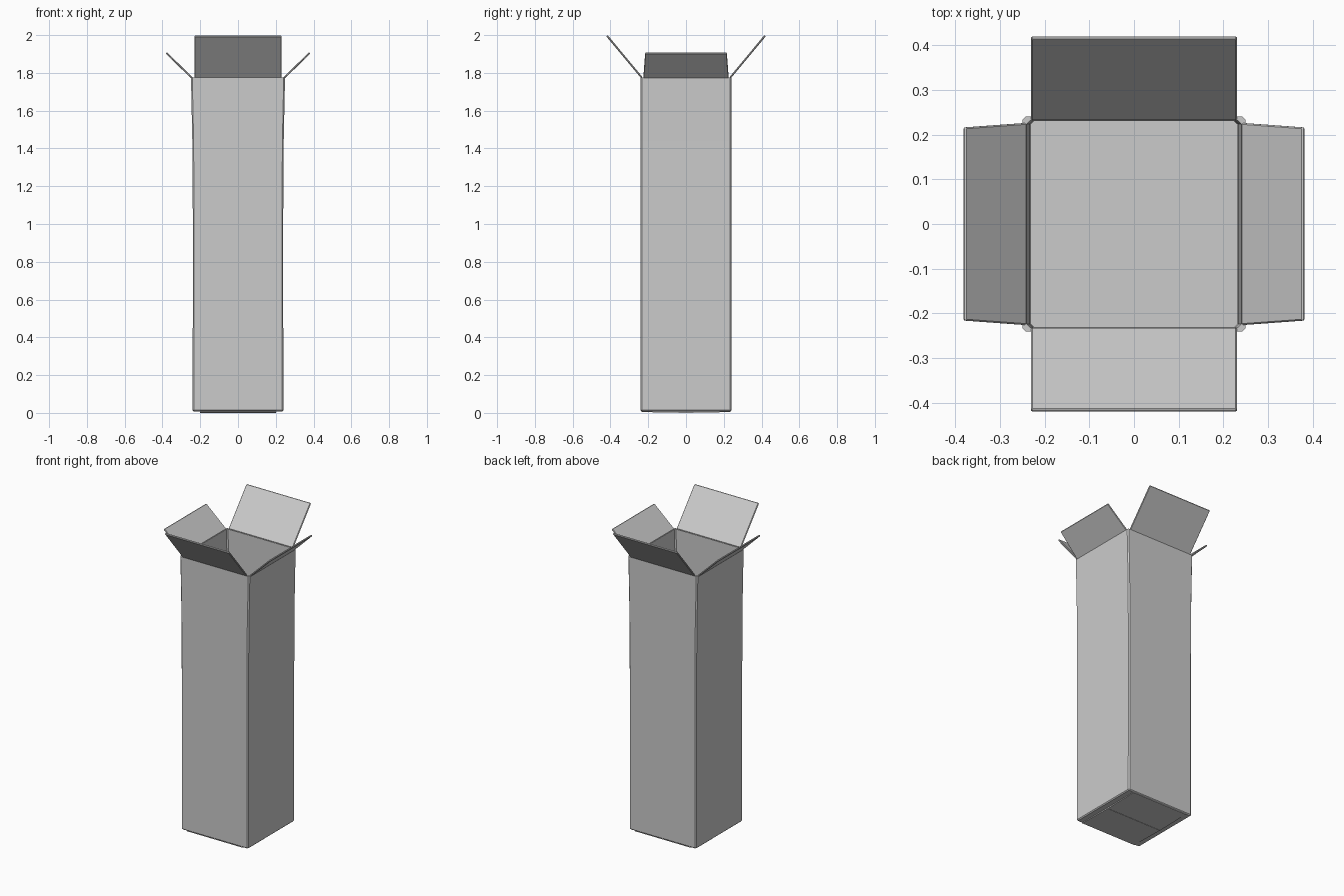
import bpy, bmesh
from mathutils import Vector

if "Cube" in bpy.data.objects:
    bpy.data.objects.remove(bpy.data.objects["Cube"], do_unlink=True)

card = bpy.data.materials.new("grey cardboard")
card.use_nodes = True
card.diffuse_color = (0.6, 0.6, 0.6, 1)
card.node_tree.nodes["Principled BSDF"].inputs["Base Color"].default_value = card.diffuse_color

THICK = 0.01


def finish(name, bm):
    bmesh.ops.recalc_face_normals(bm, faces=bm.faces)
    mesh = bpy.data.meshes.new(name)
    bm.to_mesh(mesh)
    bm.free()
    mesh.materials.append(card)
    obj = bpy.data.objects.new(name, mesh)
    bpy.context.collection.objects.link(obj)
    return obj


def ring(bm, hx, hy, z, cut=0.007):
    """Rectangle with clipped corners."""
    pts = []
    for sx, sy in ((1, 1), (-1, 1), (-1, -1), (1, -1)):
        pair = [(sx * hx, sy * (hy - cut)), (sx * (hx - cut), sy * hy)]
        pts += pair if sx * sy > 0 else pair[::-1]
    return [bm.verts.new((x, y, z)) for x, y in pts]


def loft(bm, rings):
    for a, b in zip(rings, rings[1:]):
        for i in range(len(a)):
            j = (i + 1) % len(a)
            bm.faces.new((a[i], a[j], b[j], b[i]))


def panel(name, corners, thick=THICK, bevel=0.003):
    """Thin card sheet centred on the quad given by its corners."""
    bm = bmesh.new()
    c = [Vector(p) for p in corners]
    n = (c[1] - c[0]).cross(c[3] - c[0]).normalized() * thick / 2
    low = [bm.verts.new(p - n) for p in c]
    high = [bm.verts.new(p + n) for p in c]
    loft(bm, [low, high])
    bm.faces.new(low)
    bm.faces.new(high)
    if bevel:
        bmesh.ops.bevel(bm, geom=bm.edges[:], offset=bevel, segments=1, affect='EDGES')
    return finish(name, bm)


# Hollow body: outer skin up to the rim, then down inside to the floor
bm = bmesh.new()
rings = [ring(bm, 0.234, 0.234, 0.008), ring(bm, 0.24, 0.24, 0.014),
         ring(bm, 0.239, 0.241, 1.0), ring(bm, 0.242, 0.241, 1.44),
         ring(bm, 0.249, 0.241, 1.775), ring(bm, 0.24, 0.231, 1.775),
         ring(bm, 0.233, 0.231, 1.44), ring(bm, 0.23, 0.23, 0.02)]
loft(bm, rings)
bm.faces.new(rings[0])
bm.faces.new(rings[-1])
finish("box_body", bm)

# Closed bottom flaps, sagging slightly towards the middle
for name, s in (("front", -1), ("back", 1)):
    panel(name + "_bottom_flap",
          [(-0.2, s * 0.235, 0.0085), (0.2, s * 0.235, 0.0085),
           (0.2, s * 0.001, 0.004), (-0.2, s * 0.001, 0.004)], 0.008, 0)

# Wide top flaps, folded outwards
for name, s in (("front", -1), ("back", 1)):
    panel(name + "_top_flap",
          [(-0.23, s * 0.234, 1.775), (0.23, s * 0.234, 1.775),
           (0.23, s * 0.418, 1.996), (-0.23, s * 0.418, 1.996)])

# Short tapered side flaps
for name, s in (("right", -1), ("left", 1)):
    panel(name + "_top_flap",
          [(s * 0.243, -0.226, 1.773), (s * 0.243, 0.226, 1.773),
           (s * 0.38, 0.216, 1.906), (s * 0.38, -0.216, 1.906)])
